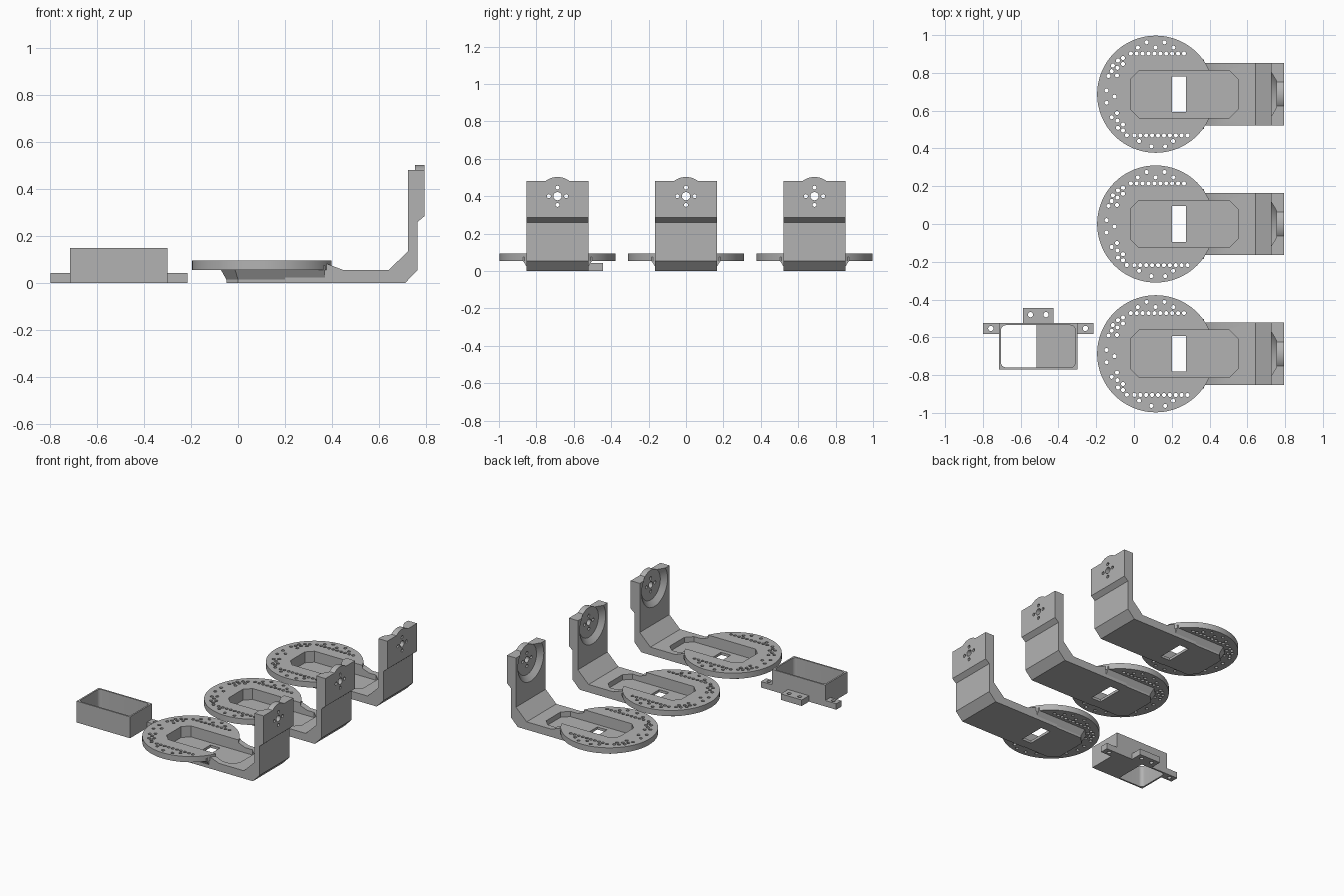
import bpy, bmesh
from math import sin, cos, pi

cube = bpy.data.objects.get("Cube")
if cube:
    bpy.data.objects.remove(cube, do_unlink=True)

grey = bpy.data.materials.new("plain grey")
grey.use_nodes = True
colour = (0.45, 0.45, 0.45, 1)
grey.diffuse_color = colour
grey.node_tree.nodes["Principled BSDF"].inputs["Base Color"].default_value = colour


# --- helpers -------------------------------------------------------------
def outline(x0, x1, y0, y1, c_left, c_right, steps=1):
    """Rectangle whose corners are cut (one step) or rounded (more steps)."""
    pts = []
    corners = ((x1, y1, -1, -1, c_right), (x0, y1, 1, -1, c_left),
               (x0, y0, 1, 1, c_left), (x1, y0, -1, 1, c_right))
    for k, (x, y, sx, sy, c) in enumerate(corners):
        if c == 0:
            pts.append((x, y))
            continue
        for i in range(steps + 1):
            a = (k + i / steps) * pi / 2
            pts.append((x + sx * c + c * cos(a), y + sy * c + c * sin(a)))
    return pts


def circle(u, v, r, n):
    return [(u + r * cos(2 * pi * i / n), v + r * sin(2 * pi * i / n)) for i in range(n)]


PLACE = {"x": lambda u, v, d: (d, u, v),
         "y": lambda u, v, d: (u, d, v),
         "z": lambda u, v, d: (u, v, d)}


def loft(axis, *levels):
    """A solid given as rings of points at several depths along an axis."""
    return [[PLACE[axis](u, v, d) for u, v in pts] for d, pts in levels]


def prism(axis, pts, lo, hi):
    return loft(axis, (lo, pts), (hi, pts))


def box(x0, x1, y0, y1, z0, z1):
    return prism("z", outline(x0, x1, y0, y1, 0, 0), z0, z1)


def solid(name, parts):
    bm = bmesh.new()
    for rings in parts:
        vs = [[bm.verts.new(p) for p in ring] for ring in rings]
        n = len(vs[0])
        bm.faces.new(vs[0][::-1])
        bm.faces.new(vs[-1])
        for a, b in zip(vs, vs[1:]):
            for i in range(n):
                j = (i + 1) % n
                bm.faces.new((a[i], a[j], b[j], b[i]))
    bmesh.ops.recalc_face_normals(bm, faces=bm.faces)
    mesh = bpy.data.meshes.new(name)
    bm.to_mesh(mesh)
    bm.free()
    mesh.materials.append(grey)
    ob = bpy.data.objects.new(name, mesh)
    bpy.context.collection.objects.link(ob)
    return ob


def combine(ob, parts, operation):
    tool = solid("helper", parts)
    mod = ob.modifiers.new("combine", "BOOLEAN")
    mod.operation = operation
    mod.solver = "EXACT"
    mod.object = tool
    graph = bpy.context.evaluated_depsgraph_get()
    mesh = bpy.data.meshes.new_from_object(ob.evaluated_get(graph))
    ob.modifiers.clear()
    ob.data = mesh
    bpy.data.objects.remove(tool, do_unlink=True)


def finish(ob):
    bpy.ops.object.select_all(action="DESELECT")
    ob.select_set(True)
    bpy.context.view_layer.objects.active = ob
    bpy.ops.object.shade_smooth_by_angle()


# --- bracket: disc, flared base, bent arm --------------------------------
bracket = solid("disc_bracket", [prism("z", circle(0.115, 0, 0.31, 96), 0.055, 0.095)])
foot = outline(-0.05, 0.37, -0.16, 0.16, 0.05, 0)
flare = outline(-0.072, 0.37, -0.185, 0.185, 0.06, 0)
combine(bracket, [loft("z", (0, foot), (0.015, foot), (0.055, flare), (0.075, flare))], "UNION")
arm = [(0.2, 0), (0.712, 0), (0.765, 0.055), (0.765, 0.26), (0.795, 0.285), (0.795, 0.481),
       (0.725, 0.481), (0.725, 0.136), (0.642, 0.055), (0.45, 0.055), (0.37, 0.085), (0.2, 0.085)]
combine(bracket, [prism("y", arm, -0.165, 0.165)], "UNION")
# round boss that rises above the arm
combine(bracket, [prism("x", circle(0, 0.4, 0.103, 64), 0.745, 0.795)], "UNION")

# long pocket and conical seat behind the boss
pocket = prism("z", outline(-0.018, 0.55, -0.125, 0.125, 0.045, 0.045), 0.018, 0.2)
seat = loft("x", (0.715, circle(0, 0.4, 0.156, 64)), (0.755, circle(0, 0.4, 0.106, 64)))
combine(bracket, [pocket, seat], "DIFFERENCE")

# cable window, axle holes and disc holes
cuts = [box(0.2, 0.275, -0.095, 0.095, -0.1, 0.1),
        prism("x", circle(0, 0.4, 0.022, 20), 0.6, 0.9)]
for k in range(4):
    a = k * pi / 2
    cuts.append(prism("x", circle(0.046 * cos(a), 0.4 + 0.046 * sin(a), 0.011, 12), 0.6, 0.9))

spots = []
for k in range(10):
    spots += [(-0.017 + 0.0313 * k, 0.215), (0.002 + 0.0313 * k, -0.218)]
for k in range(5):
    spots.append((0.02 + 0.047 * k, 0.275 if k % 2 else 0.247))
spots += [(0.027, -0.248), (0.092, -0.276), (0.165, -0.276), (0.207, -0.248)]
spots += [(-0.145, 0.02), (-0.145, -0.045), (-0.103, -0.013)]
# staggered pairs that follow the rim on both sides
for s in (1, -1):
    spots += [(x, s * y) for x, y in ((-0.118, 0.122), (-0.09, 0.1), (-0.088, 0.14),
                                      (-0.085, 0.178), (-0.058, 0.16), (-0.058, 0.192),
                                      (-0.038, 0.217))[:6 if s > 0 else 7]]
spots += [(-0.135, 0.096), (-0.112, 0.152)]
cuts += [prism("z", circle(x, y, 0.011, 12), 0.03, 0.2) for x, y in spots]
combine(bracket, cuts, "DIFFERENCE")
finish(bracket)

# three equal brackets in a row
for label, y in (("front", -0.687), ("back", 0.687)):
    copy = bracket.copy()
    copy.name = label + "_disc_bracket"
    copy.location.y = y
    bpy.context.collection.objects.link(copy)
bracket.name = "middle_disc_bracket"

# --- open tray with screw tabs -------------------------------------------
tray = solid("tray", [box(-0.715, -0.3, -0.77, -0.525, 0, 0.15)])
combine(tray, [prism("z", outline(-0.704, -0.311, -0.759, -0.536, 0.025, 0.025, 6), 0.012, 0.3)],
        "DIFFERENCE")
combine(tray, [prism("z", outline(-0.704, -0.515, -0.759, -0.536, 0.025, 0, 6), -0.1, 0.1)],
        "DIFFERENCE")
finish(tray)


def screw_tab(name, x0, x1, y0, y1, holes):
    tab = solid(name, [box(x0, x1, y0, y1, 0, 0.042)])
    combine(tab, [prism("z", circle(x, y, 0.014, 16), -0.1, 0.1) for x, y in holes], "DIFFERENCE")
    finish(tab)


screw_tab("right_tab", -0.8, -0.715, -0.582, -0.525, [(-0.758, -0.553)])
screw_tab("left_tab", -0.3, -0.215, -0.582, -0.525, [(-0.257, -0.553)])
screw_tab("back_tab", -0.588, -0.425, -0.525, -0.445, [(-0.548, -0.48), (-0.466, -0.48)])
